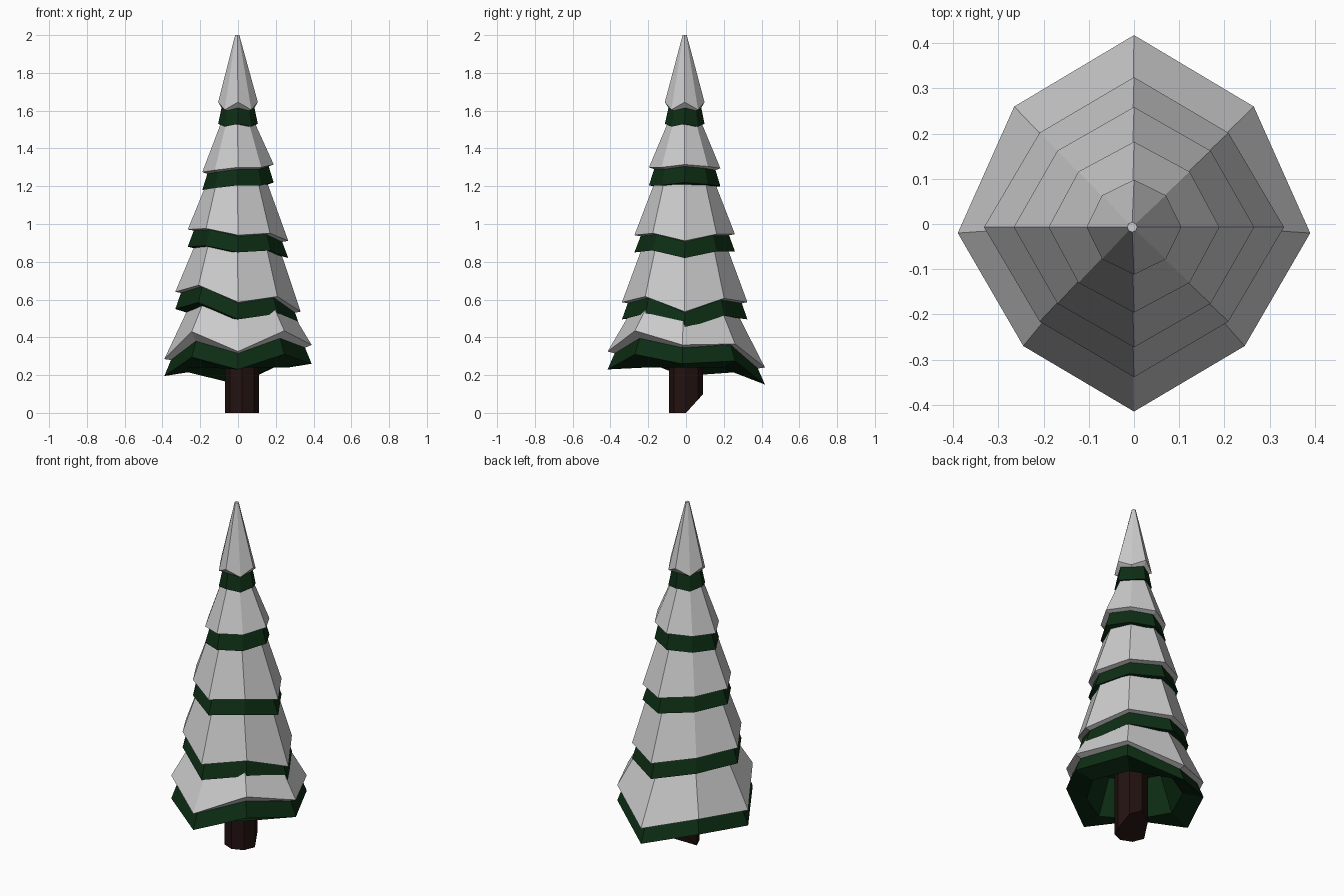
import bpy, bmesh
from math import cos, sin, pi

if "Cube" in bpy.data.objects:
    bpy.data.objects.remove(bpy.data.objects["Cube"])


def material(name, rgb):
    m = bpy.data.materials.new(name)
    m.diffuse_color = (*rgb, 1)
    m.use_nodes = True
    m.node_tree.nodes["Principled BSDF"].inputs["Base Color"].default_value = m.diffuse_color
    return m


def loft(name, rings, mat=None, cap_start=False, cap_end=False):
    """Skin a stack of 8-point rings with flat faces."""
    bm = bmesh.new()
    vs = [[bm.verts.new(p) for p in ring] for ring in rings]
    n = len(rings[0])
    for a, b in zip(vs, vs[1:]):
        for i in range(n):
            j = (i + 1) % n
            bm.faces.new((a[i], a[j], b[j], b[i]))
    if cap_start:
        bm.faces.new(vs[0][::-1])
    if cap_end:
        bm.faces.new(vs[-1])
    me = bpy.data.meshes.new(name)
    bm.to_mesh(me)
    bm.free()
    ob = bpy.data.objects.new(name, me)
    bpy.context.collection.objects.link(ob)
    if mat:
        me.materials.append(mat)
    return ob


def octagon(r, diag=1.0, cx=0.0, cy=-0.007):
    """Points counter-clockwise from +x; diagonals may be pulled in."""
    return [(cx + r * (diag if i % 2 else 1) * cos(i * pi / 4),
             cy + r * (diag if i % 2 else 1) * sin(i * pi / 4)) for i in range(8)]


def lift(xy, zs, scale=1.0):
    """Raise a flat outline to the given heights, optionally shrinking it."""
    return [(x * scale, y * scale, z) for (x, y), z in zip(xy, zs)]


green = material("needle_green", (0.004, 0.027, 0.007))
brown = material("bark_brown", (0.016, 0.006, 0.005))

# Lowest tier outline is slightly irregular
base = [(.39, -.02), (.265, .26), (0, .418), (-.265, .26),
        (-.39, -.02), (-.245, -.27), (0, -.415), (.245, -.27)]
thin = [.006] * 8

# Tiers: outline, green top heights (E NE N NW W SW S SE), snow lip,
# inset of green under the snow, top radius, top height
tiers = [
    (base, [.345, .36, .235, .30, .28, .38, .315, .395],
     [.015, .005, .005, .005, .005, .05, .01, .04], .91, .20, .68),
    (octagon(.332, .89), [.53, .60, .58, .62, .635, .67, .58, .61], thin, .91, .19, .97),
    (octagon(.266, .9), [.905, .94, .94, .955, .965, .97, .935, .945], thin, .88, .14, 1.27),
    (octagon(.189, .92), [1.305, 1.295, 1.285, 1.275, 1.265, 1.275, 1.29, 1.29],
     [.01] * 8, .86, .05, 1.63),
    (octagon(.105, .95), [1.615, 1.60] * 4, [.03, .005] * 4, .83, .011, 2.0),
]

for k, (rim, zs, lip, inset, r_top, z_top) in enumerate(tiers, 1):
    under = lift(rim, zs, inset)
    bottom = [z - .085 for z in zs]
    # Snow cap: underside lip, rim, sloping cone
    loft(f"snow_tier_{k}",
         [under, lift(rim, [z + d for z, d in zip(zs, lip)]),
          lift(octagon(r_top, 1, -.004), [z_top] * 8)], cap_end=True)
    # Green skirt: hollow, flat underside and flared band
    mid = sum(bottom) / 8
    loft(f"needles_tier_{k}",
         [lift(rim, [mid + .2] * 8, .5), lift(rim, [mid] * 8, .7),
          lift(rim, bottom), under], green, cap_start=True)

# Trunk with its back lower edge cut at a slant
shaft = octagon(.09, 1, .02, 0)
loft("trunk", [lift(shaft, [max(0, y * 1.1) for x, y in shaft]),
               lift(shaft, [.6] * 8)], brown, cap_start=True, cap_end=True)
